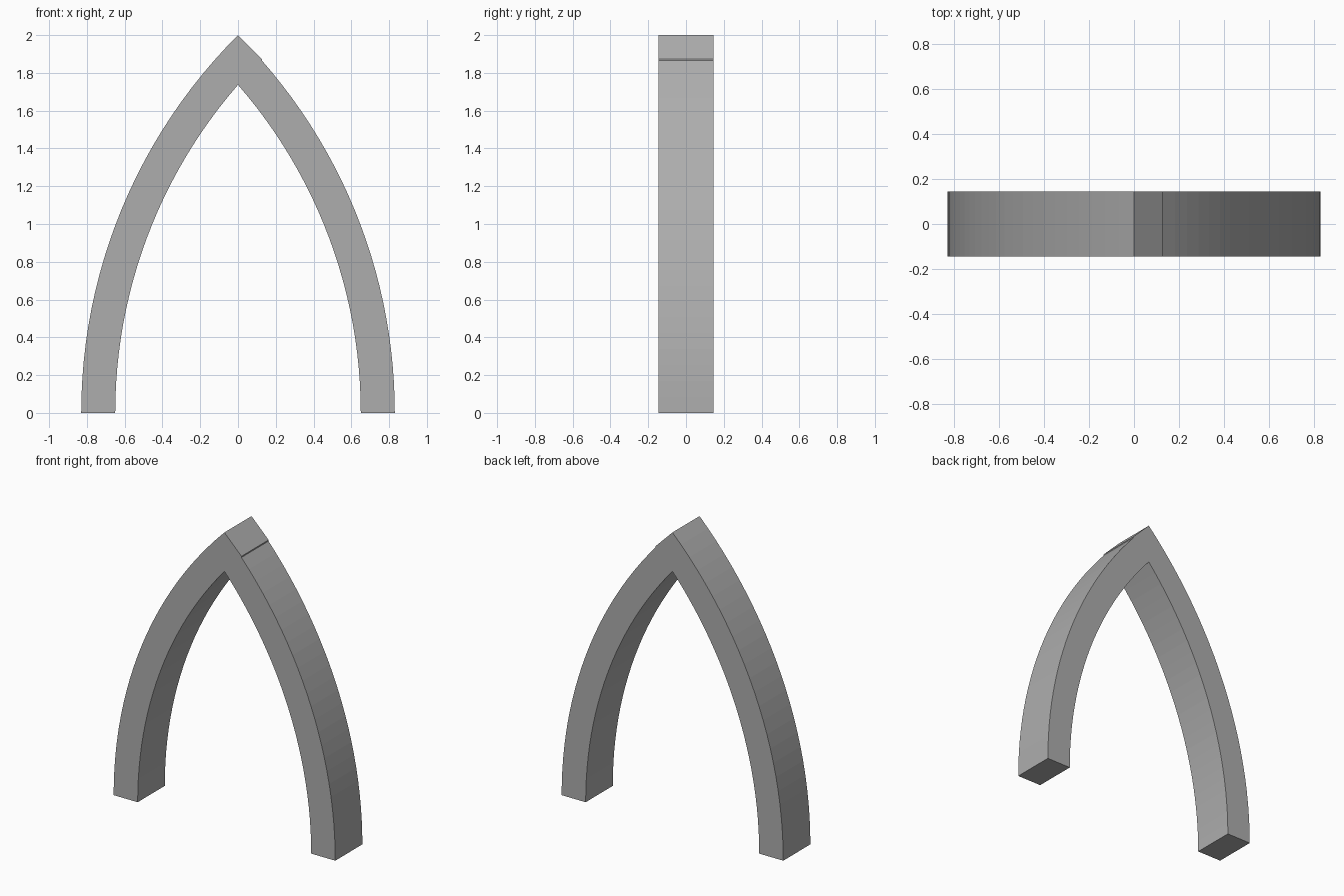
import bpy, bmesh
from math import acos, sin, cos

if "Cube" in bpy.data.objects:
    bpy.data.objects.remove(bpy.data.objects["Cube"])

CX = 1.995          # arc centre offset from the middle
R_OUT, R_IN = 2.825, 2.645
HALF_DEPTH = 0.145
SEGS = 24


def arc(radius, end, n=SEGS):
    """Right-hand arc points from the foot (angle 0) up to the end angle."""
    return [(radius * cos(end * i / n) - CX, radius * sin(end * i / n))
            for i in range(n + 1)]


def mirrored(points):
    return [(-x, z) for x, z in points]


# Square end of the left rib, which stands slightly proud of the right rib
a_out, a_in = acos(CX / R_OUT), acos(CX / R_IN)
tip = (CX - R_IN * cos(a_out), R_IN * sin(a_out))
a_step = acos((CX + tip[0]) / R_OUT)

# Pointed arch outline: left outside, apex, step, right outside, inside
outline = mirrored(arc(R_OUT, a_out))
outline.append(tip)
outline += arc(R_OUT, a_step)[::-1]
inner = arc(R_IN, a_in)
outline += inner + mirrored(inner)[-2::-1]

# Extrude the outline through the depth, flat faced
bm = bmesh.new()
face = bm.faces.new([bm.verts.new((x, -HALF_DEPTH, z)) for x, z in outline])
res = bmesh.ops.extrude_face_region(bm, geom=[face], use_keep_orig=True)
for v in res["geom"]:
    if isinstance(v, bmesh.types.BMVert):
        v.co.y = HALF_DEPTH
bmesh.ops.recalc_face_normals(bm, faces=bm.faces[:])

mesh = bpy.data.meshes.new("pointed_arch")
bm.to_mesh(mesh)
bm.free()
arch = bpy.data.objects.new("pointed_arch", mesh)
bpy.context.collection.objects.link(arch)

# Dark grey stone
stone = bpy.data.materials.new("dark_grey")
stone.diffuse_color = (0.42, 0.42, 0.42, 1)
stone.use_nodes = True
stone.node_tree.nodes["Principled BSDF"].inputs["Base Color"].default_value = stone.diffuse_color
mesh.materials.append(stone)
